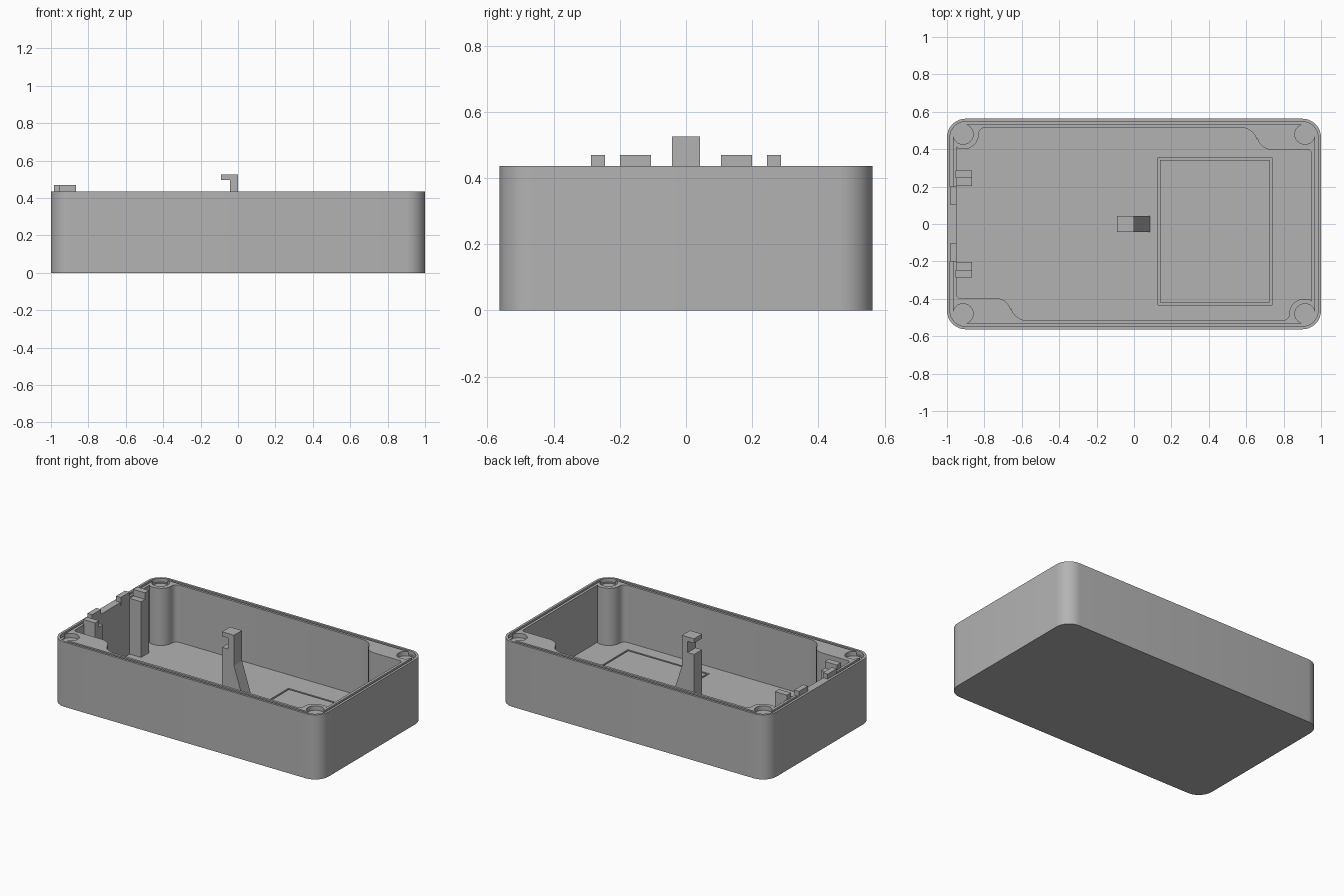
import bpy, math
from mathutils import Vector

cube = bpy.data.objects.get("Cube")
if cube:
    bpy.data.objects.remove(cube)

grey = bpy.data.materials.new("plain grey")
grey.use_nodes = True
COLOUR = (0.45, 0.45, 0.45, 1)
grey.diffuse_color = COLOUR
grey.node_tree.nodes["Principled BSDF"].inputs["Base Color"].default_value = COLOUR

HX, HY, RIM, FLOOR = 1.0, 0.563, 0.436, 0.05
GROOVE = RIM - 0.025


def prism(name, outline, start, end, axis="z"):
    """Extrude a counter-clockwise outline along z, or an xz outline along y."""
    def place(p, d):
        return (p[0], p[1], d) if axis == "z" else (p[0], d, p[1])
    n = len(outline)
    verts = [place(p, start) for p in outline] + [place(p, end) for p in outline]
    faces = [list(range(n))[::-1], list(range(n, 2 * n))]
    faces += [[i, (i + 1) % n, n + (i + 1) % n, n + i] for i in range(n)]
    if axis == "y":
        faces = [f[::-1] for f in faces]
    mesh = bpy.data.meshes.new(name)
    mesh.from_pydata(verts, [], faces)
    mesh.materials.append(grey)
    obj = bpy.data.objects.new(name, mesh)
    bpy.context.collection.objects.link(obj)
    return obj


def arc(cx, cy, r, a0, a1, steps=8):
    return [(cx + r * math.cos(math.radians(a0 + (a1 - a0) * i / steps)),
             cy + r * math.sin(math.radians(a0 + (a1 - a0) * i / steps)))
            for i in range(steps + 1)]


def rounded(hx, hy, r):
    x, y = hx - r, hy - r
    return (arc(x, y, r, 0, 90) + arc(-x, y, r, 90, 180)
            + arc(-x, -y, r, 180, 270) + arc(x, -y, r, 270, 360))


def block(name, x0, x1, y0, y1, z0, z1):
    return prism(name, [(x0, y0), (x1, y0), (x1, y1), (x0, y1)], z0, z1)


def cut(obj, cutter):
    mod = obj.modifiers.new("cut", "BOOLEAN")
    mod.operation, mod.solver, mod.object = "DIFFERENCE", "EXACT", cutter
    bpy.context.view_layer.objects.active = obj
    bpy.ops.object.modifier_apply(modifier=mod.name)
    bpy.data.objects.remove(cutter)


# Outer case
case = prism("case", rounded(HX, HY, 0.1), 0, RIM)

# Cavity outline: one large and one small corner pad, repeated by a half turn
half = (arc(-0.93, 0.42, 0.02, 180, 270, 4)
        + arc(-0.91, 0.48, 0.08, -90, -10)
        + arc(-0.795, 0.48, 0.036, 180, 90, 4)
        + arc(0.57, 0.426, 0.09, 90, 15)
        + arc(0.74, 0.48, 0.084, 195, 270)
        + arc(0.93, 0.376, 0.02, 90, 0, 4))
cavity = half + [(-x, -y) for x, y in half]
cut(case, prism("cavity_cutter", cavity[::-1], FLOOR, RIM + 0.1))

# Seal groove in the rim
groove = prism("groove_cutter", rounded(0.984, 0.548, 0.085), GROOVE, RIM + 0.1)
cut(groove, prism("groove_core", rounded(0.968, 0.532, 0.07), GROOVE - 0.1, RIM + 0.2))
cut(groove, block("groove_gap", -1.1, -0.9, -0.2, 0.2, GROOVE - 0.1, RIM + 0.2))
cut(case, groove)

# Round recesses at the corners
for sx in (-1, 1):
    for sy in (-1, 1):
        cut(case, prism("recess_cutter", arc(sx * 0.914, sy * 0.48, 0.054, 0, 345, 23),
                        GROOVE - 0.005, RIM + 0.1))

# Thin rectangular channel in the floor
channel = block("channel_cutter", 0.128, 0.737, -0.432, 0.355, FLOOR - 0.012, FLOOR + 0.05)
cut(channel, block("channel_core", 0.14, 0.725, -0.42, 0.343, 0, 0.3))
cut(case, channel)

bpy.ops.object.select_all(action="DESELECT")
case.select_set(True)
bpy.context.view_layer.objects.active = case
bpy.ops.object.shade_smooth_by_angle(angle=math.radians(30))

# Tabs on the end wall and stepped posts beside them
for side, s in (("left", 1), ("right", -1)):
    def span(a, b):
        return sorted((s * a, s * b))
    block(side + "_wall_tab", -0.984, -0.948, *span(0.105, 0.2), RIM - 0.02, 0.47)
    block(side + "_post", -0.955, -0.865, *span(0.203, 0.245), FLOOR - 0.01, RIM - 0.01)
    block(side + "_post_tall_side", -0.955, -0.865, *span(0.245, 0.287), FLOOR - 0.01, 0.47)

# Central hooked clip with a sloping brace
clip = [(-0.09, FLOOR - 0.01), (0.09, FLOOR - 0.01), (0.0, 0.32), (0.0, 0.525),
        (-0.09, 0.525), (-0.09, 0.495), (-0.043, 0.495), (-0.043, 0.42), (-0.09, 0.42)]
prism("hooked_clip", clip, -0.043, 0.043, "y")
